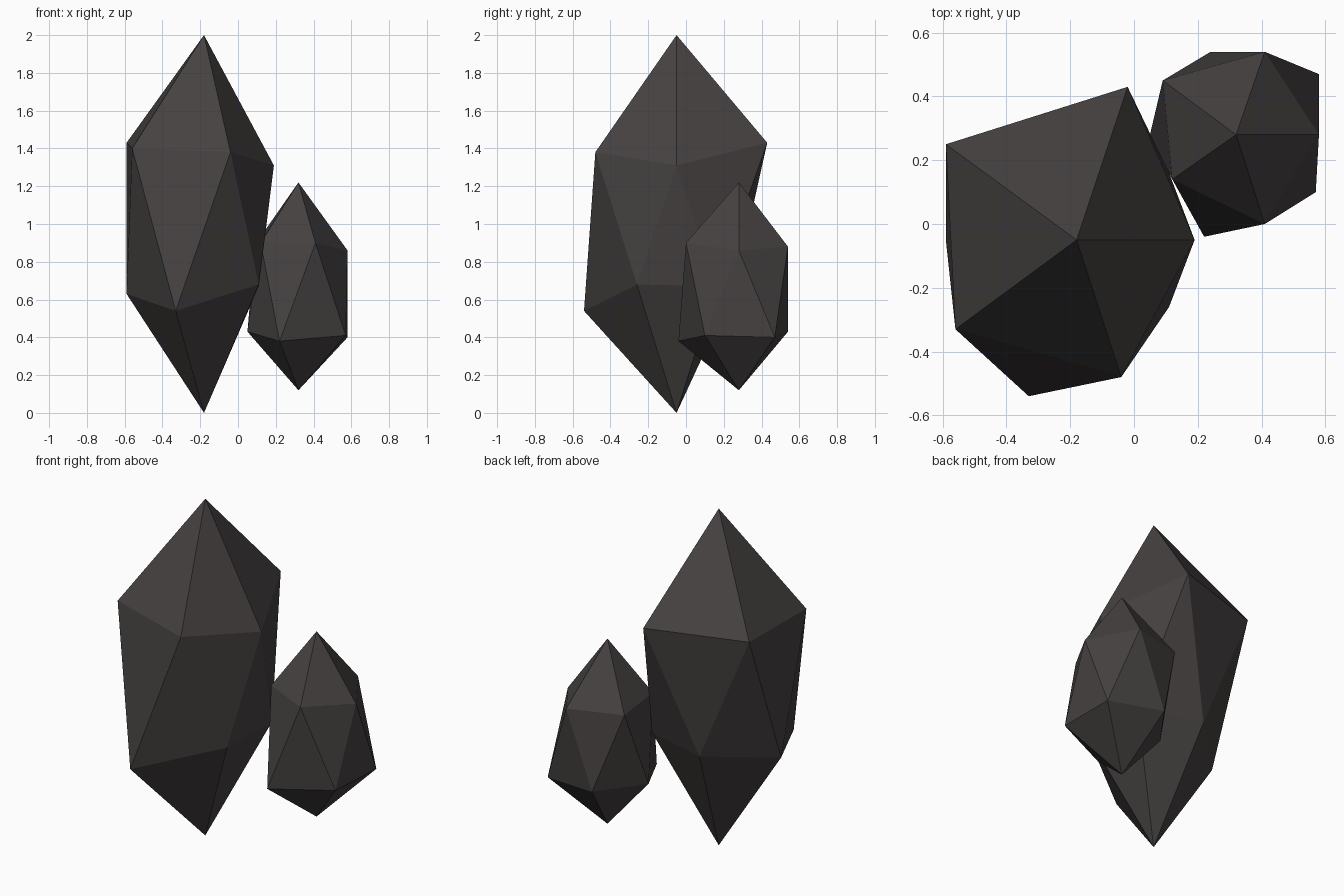
import bpy
import bmesh
from mathutils import Vector

default_cube = bpy.data.objects.get("Cube")
if default_cube:
    bpy.data.objects.remove(default_cube, do_unlink=True)


def make_material(name, colour):
    material = bpy.data.materials.new(name)
    material.use_nodes = True
    material.diffuse_color = colour
    shader = material.node_tree.nodes["Principled BSDF"]
    shader.inputs["Base Color"].default_value = colour
    shader.inputs["Roughness"].default_value = 0.9
    return material


def make_crystal(name, top, bottom, shoulder, waist, material):
    """Two staggered rings of corners, closed by a point at each end."""
    bm = bmesh.new()
    tip = bm.verts.new(Vector(top))
    base = bm.verts.new(Vector(bottom))
    upper = [bm.verts.new(Vector(point)) for point in shoulder]
    lower = [bm.verts.new(Vector(point)) for point in waist]
    count = len(upper)
    for i in range(count):
        following = (i + 1) % count
        bm.faces.new((tip, upper[i], upper[following]))
        bm.faces.new((upper[i], lower[i], upper[following]))
        bm.faces.new((lower[i], lower[following], upper[following]))
        bm.faces.new((base, lower[following], lower[i]))
    bmesh.ops.recalc_face_normals(bm, faces=bm.faces)
    mesh = bpy.data.meshes.new(name)
    bm.to_mesh(mesh)
    bm.free()
    mesh.materials.append(material)
    crystal = bpy.data.objects.new(name, mesh)
    bpy.context.collection.objects.link(crystal)
    return crystal


dark_stone = make_material("dark stone", (0.06, 0.053, 0.052, 1))

# Tall crystal, rings listed counter-clockwise from +x
make_crystal(
    "large_crystal",
    top=(-0.18, -0.05, 2),
    bottom=(-0.18, -0.05, 0),
    shoulder=[(0.19, -0.05, 1.31), (-0.02, 0.43, 1.43), (-0.59, 0.25, 1.43),
              (-0.56, -0.33, 1.4), (-0.04, -0.48, 1.38)],
    waist=[(0.11, 0.16, 0.67), (-0.27, 0.26, 0.67), (-0.59, -0.05, 0.63),
           (-0.33, -0.54, 0.54), (0.11, -0.26, 0.68)],
    material=dark_stone,
)

# Short crystal beside it
make_crystal(
    "small_crystal",
    top=(0.32, 0.28, 1.22),
    bottom=(0.32, 0.28, 0.12),
    shoulder=[(0.58, 0.28, 0.86), (0.41, 0.54, 0.88), (0.09, 0.45, 0.89),
              (0.12, 0.14, 0.9), (0.41, 0, 0.9)],
    waist=[(0.58, 0.47, 0.4), (0.24, 0.54, 0.43), (0.05, 0.28, 0.43),
           (0.22, -0.04, 0.38), (0.57, 0.1, 0.41)],
    material=dark_stone,
)
